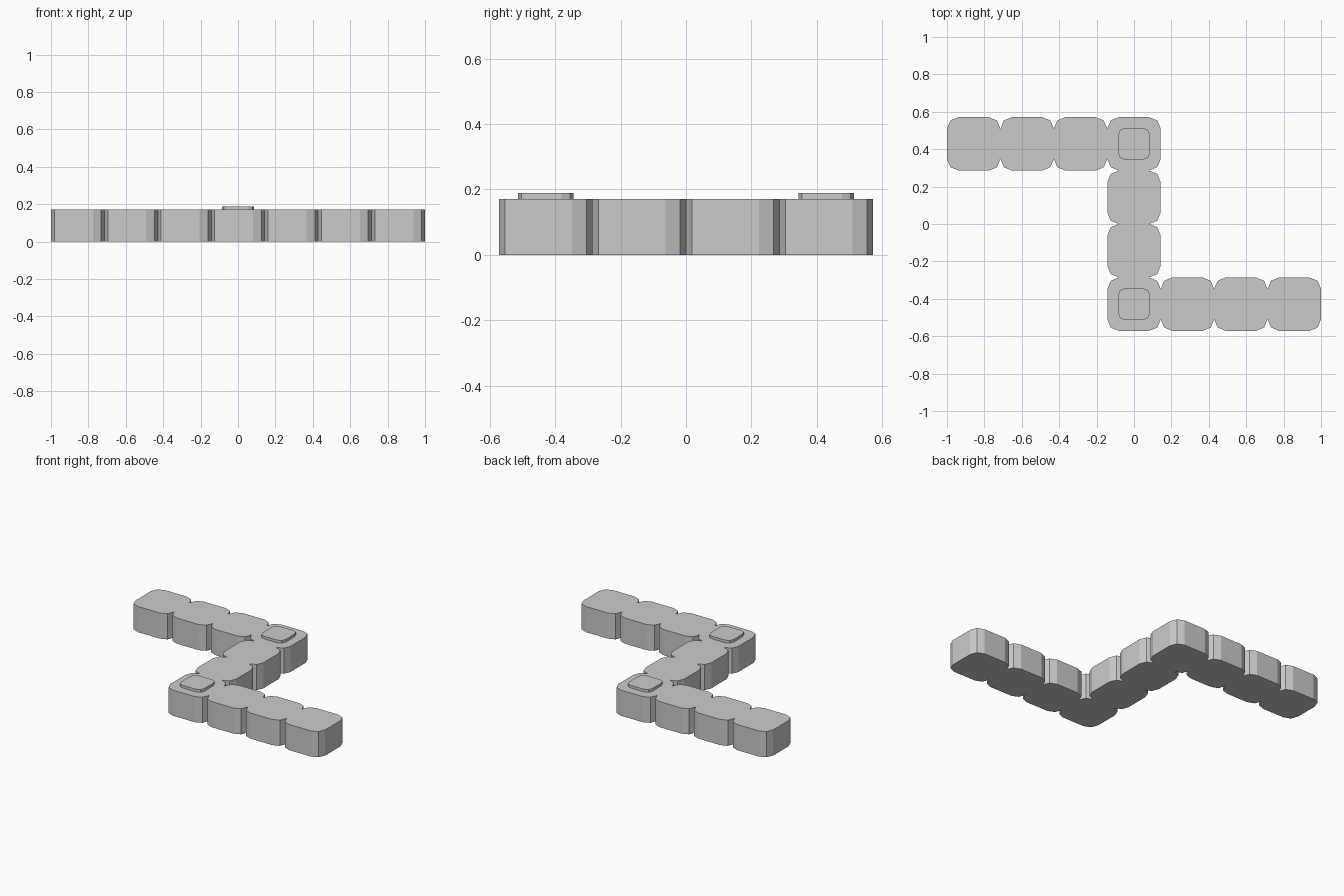
import bpy, bmesh, math
from collections import defaultdict

if "Cube" in bpy.data.objects:
    bpy.data.objects.remove(bpy.data.objects["Cube"])

P = 2 / 7          # cell pitch
H = 0.171          # body height
R = 0.062          # cell corner radius


def rounded_block(bm, cx, cy, half, r, z0, z1):
    """Square prism with two-facet rounded corners."""
    ring = []
    for k in range(4):
        mid = math.radians(45 + 90 * k)
        ox = cx + math.copysign(half - r, math.cos(mid))
        oy = cy + math.copysign(half - r, math.sin(mid))
        for j in range(3):
            a = math.radians(90 * k + 45 * j)
            ring.append((ox + r * math.cos(a), oy + r * math.sin(a)))
    lo = [bm.verts.new((x, y, z0)) for x, y in ring]
    hi = [bm.verts.new((x, y, z1)) for x, y in ring]
    bm.faces.new(hi)
    bm.faces.new(lo[::-1])
    n = len(ring)
    for i in range(n):
        j = (i + 1) % n
        bm.faces.new((lo[i], lo[j], hi[j], hi[i]))


def finish(bm, name):
    bmesh.ops.recalc_face_normals(bm, faces=bm.faces[:])
    mesh = bpy.data.meshes.new(name)
    bm.to_mesh(mesh)
    bm.free()
    obj = bpy.data.objects.new(name, mesh)
    bpy.context.collection.objects.link(obj)


# Z-shaped chain of cells: half of it, then the same turned by 180 degrees
half_chain = [(-3, 1.5), (-2, 1.5), (-1, 1.5), (0, 1.5), (0, 0.5)]
cells = half_chain + [(-x, -y) for x, y in half_chain]

bm = bmesh.new()
for x, y in cells:
    rounded_block(bm, x * P, y * P, P / 2, R, 0, H)

# Open the shared walls and weld neighbouring cells together
walls = defaultdict(list)
for f in bm.faces:
    walls[tuple(round(c * 1000) for c in f.calc_center_median())].append(f)
shared = [f for group in walls.values() if len(group) > 1 for f in group]
bmesh.ops.delete(bm, geom=shared, context='FACES')
bmesh.ops.remove_doubles(bm, verts=bm.verts[:], dist=0.0005)
finish(bm, "chain_body")

# Raised pads on the two corner cells
for name, s in (("back_pad", 1), ("front_pad", -1)):
    bm = bmesh.new()
    rounded_block(bm, 0, s * 1.5 * P, 0.085, 0.037, H, 0.189)
    finish(bm, name)
